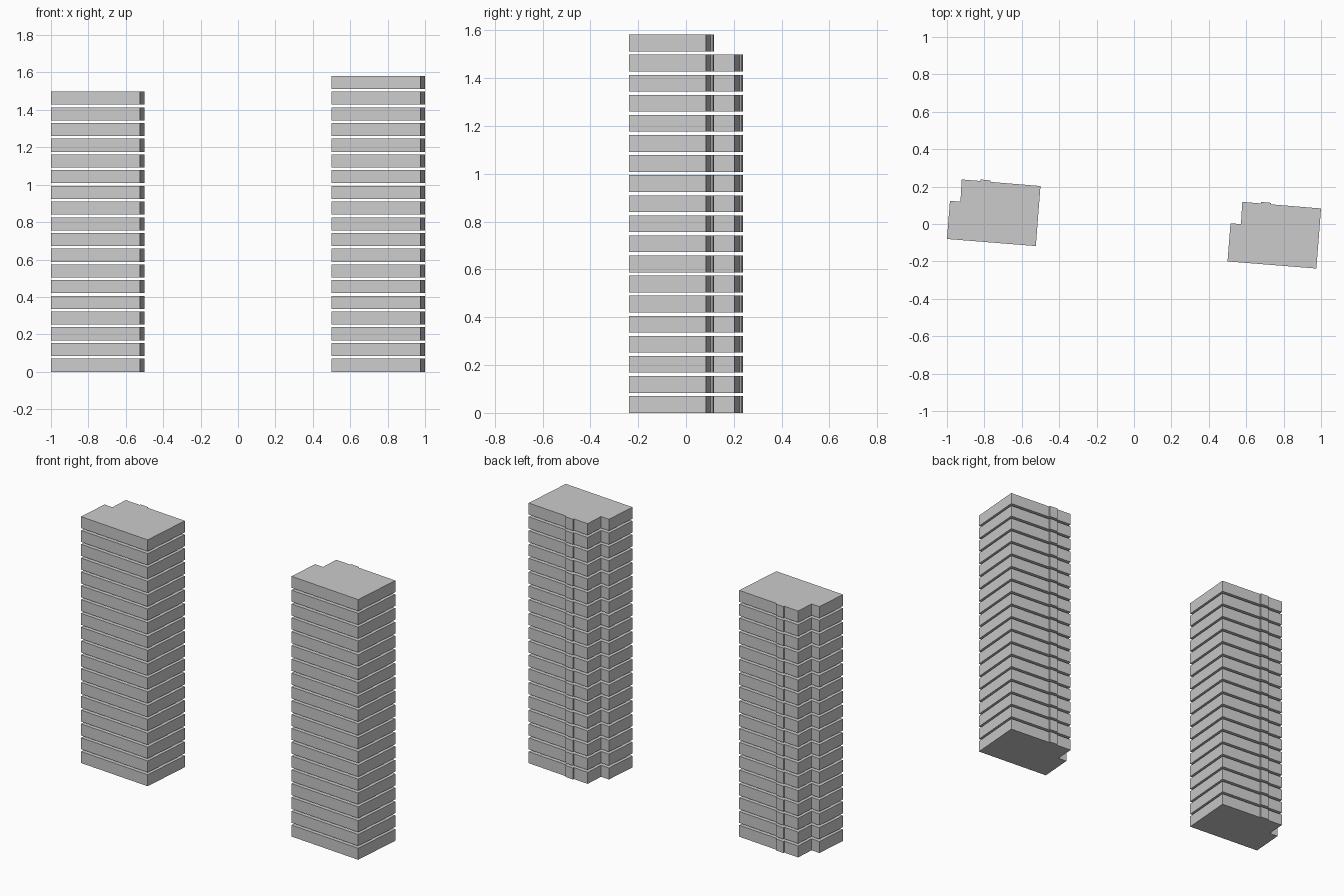
import bpy, bmesh

if "Cube" in bpy.data.objects:
    bpy.data.objects.remove(bpy.data.objects["Cube"])

PITCH, HEIGHT = 0.084, 0.07

# Floor outline of the left tower, counter-clockwise, with notch and shallow bay
OUTLINE = [(-1.0, -0.080), (-0.525, -0.118), (-0.5, 0.203),
           (-0.768, 0.225), (-0.767, 0.233), (-0.821, 0.238), (-0.822, 0.230),
           (-0.921, 0.238), (-0.928, 0.119), (-0.984, 0.124)]


def tower(name, dx, dy, floors):
    # One floor slab, extruded from the outline
    bm = bmesh.new()
    base = bm.faces.new([bm.verts.new((x, y, 0)) for x, y in OUTLINE])
    ext = bmesh.ops.extrude_face_region(bm, geom=[base], use_keep_orig=True)
    top = [v for v in ext["geom"] if isinstance(v, bmesh.types.BMVert)]
    bmesh.ops.translate(bm, verts=top, vec=(0, 0, HEIGHT))
    bmesh.ops.recalc_face_normals(bm, faces=bm.faces[:])
    mesh = bpy.data.meshes.new(name)
    bm.to_mesh(mesh)
    bm.free()
    ob = bpy.data.objects.new(name, mesh)
    bpy.context.collection.objects.link(ob)
    ob.location = (dx, dy, 0)
    # Stack the separate floors with open gaps between them
    arr = ob.modifiers.new("floors", 'ARRAY')
    arr.count = floors
    arr.use_relative_offset = False
    arr.use_constant_offset = True
    arr.constant_offset_displace = (0, 0, PITCH)


tower("left_tower_floors", 0, 0, 18)
tower("right_tower_floors", 1.5, -0.12, 19)
